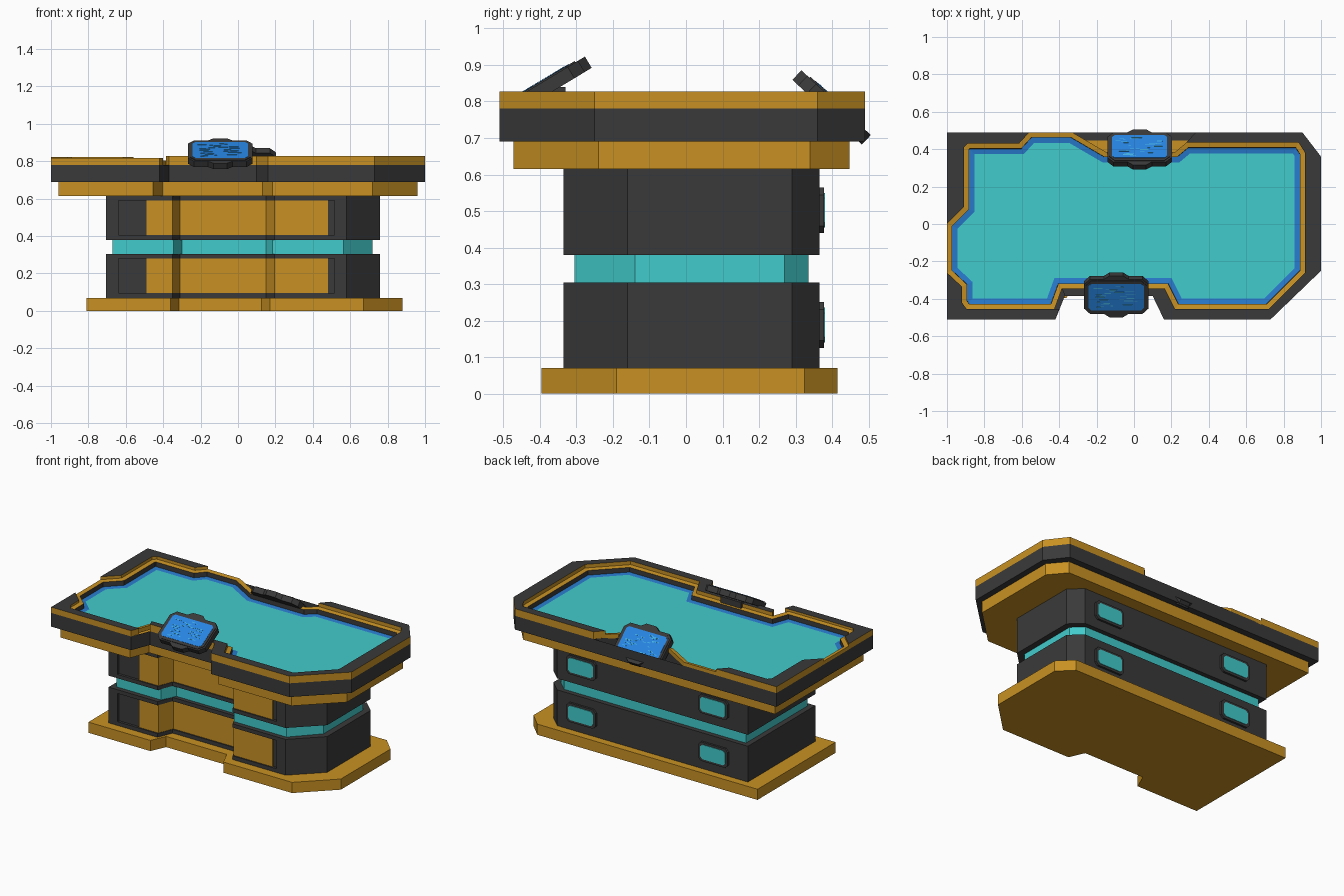
import bpy, bmesh, math, random
from mathutils import Matrix, Vector

if "Cube" in bpy.data.objects:
    bpy.data.objects.remove(bpy.data.objects["Cube"])
random.seed(4)


def material(name, r, g, b):
    m = bpy.data.materials.new(name)
    m.diffuse_color = (r, g, b, 1)
    m.use_nodes = True
    m.node_tree.nodes["Principled BSDF"].inputs["Base Color"].default_value = m.diffuse_color
    return m


DARK = material("charcoal", .042, .042, .042)
GOLD = material("gold", .58, .285, .017)
CYAN = material("cyan", .055, .60, .60)
BLUE = material("edge_blue", .022, .20, .62)
SCREEN = material("screen_blue", .02, .23, .75)
GLOW = material("screen_light_blue", .06, .46, .78)


def finish(name, bm, mats):
    me = bpy.data.meshes.new(name)
    bm.to_mesh(me)
    bm.free()
    for m in mats:
        me.materials.append(m)
    ob = bpy.data.objects.new(name, me)
    bpy.context.collection.objects.link(ob)
    return ob


def prism(name, pts, z0, z1, mat, top=None, cap=True, matrix=None):
    """Extrude a counter-clockwise outline; the top may have its own colour."""
    bm = bmesh.new()
    lo = [bm.verts.new((x, y, z0)) for x, y in pts]
    hi = [bm.verts.new((x, y, z1)) for x, y in pts]
    n = len(pts)
    for i in range(n):
        j = (i + 1) % n
        bm.faces.new((lo[i], lo[j], hi[j], hi[i]))
    bm.faces.new(lo[::-1])
    if cap:
        bm.faces.new(hi).material_index = 1 if top else 0
    if matrix:
        bm.transform(matrix)
    return finish(name, bm, [mat, top] if top else [mat])


def offset(pts, d):
    """Inward mitred offset of a counter-clockwise outline."""
    out, n = [], len(pts)
    for i in range(n):
        p = Vector(pts[i])
        a = (p - Vector(pts[i - 1])).normalized()
        b = (Vector(pts[(i + 1) % n]) - p).normalized()
        na, nb = Vector((-a.y, a.x)), Vector((-b.y, b.x))
        q = p + (na + nb) * (d / (1 + na.dot(nb)))
        out.append((q.x, q.y))
    return out


def front(nf, f, fn):
    return list(zip(nf, (f, fn, fn, f)))


def outline(l, r, f, b, nf, fn, cx, cy, dx, dy, nb, bn, recess=0):
    """Console plan: notched front and back, clipped right corners."""
    mid = front(nf, f, fn)
    if recess:
        mid = ([(-.64, f), (-.64, f + recess)] + [(x, y + recess) for x, y in mid]
               + [(.515, f + recess), (.515, f)])
    return ([(l, f)] + mid + [(cx, f), (r, cy), (r, dy), (dx, b)]
            + list(zip(nb, (b, bn, bn, b))) + [(l, b)])


def octa(w, h, c):
    w, h = w / 2, h / 2
    return [(-w, c - h), (c - w, -h), (w - c, -h), (w, c - h),
            (w, h - c), (w - c, h), (c - w, h), (-w, h - c)]


# Plinth
prism("plinth", outline(-.81, .88, -.395, .415, (-.36, -.315, .125, .17), -.295,
      .67, -.19, .79, .325, (-.28, -.13, .24, .32), .31), 0, .07, GOLD)

# Body blocks with a recessed front band and gold front panels
NF = (-.35, -.31, .15, .195)
NB = (-.27, -.12, .22, .30)
body = (-.705, .76, -.335, .365, NF, -.235, .58, -.16, .68, .29, NB, .27)
for tag, z in (("lower", .07), ("upper", .38)):
    a, b = z + .025, z + .21
    prism(tag + "_body_bottom", outline(*body), z, a, DARK)
    prism(tag + "_body_middle", outline(*body, recess=.016), a, b, DARK)
    prism(tag + "_body_top", outline(*body), b, z + .235, DARK)
    line = [(-.49, -.335)] + front(NF, -.335, -.235) + [(.48, -.335)]
    strip = [(x, y + .008) for x, y in line] + [(x, y + .018) for x, y in line[::-1]]
    prism(tag + "_front_panel", strip, a, b, GOLD)

# Glowing waist and the dark bridge behind it
prism("waist_light", outline(-.67, .72, -.305, .335, (-.345, -.30, .15, .185), -.21,
      .565, -.14, .65, .27, (-.26, -.12, .22, .29), .24), .30, .385, CYAN)
prism("waist_bridge", [(-.2, .2), (.27, .2), (.27, .329), (.22, .27), (-.12, .27), (-.2, .323)],
      .30, .385, DARK)

# Back windows and buttons
back = Matrix.Rotation(-math.pi / 2, 4, 'X')
for tag, z in (("lower", .188), ("upper", .502)):
    for side, x in (("left", -.46), ("right", .50)):
        m = Matrix.Translation((x, .36, z)) @ back
        prism(f"{tag}_{side}_window_frame", octa(.215, .125, .02), 0, .018, DARK, matrix=m)
        prism(f"{tag}_{side}_window", octa(.18, .095, .014), .016, .021, CYAN, matrix=m)
    m = Matrix.Translation((.05, .265, z)) @ back
    prism(f"{tag}_back_button", octa(.14, .125, .035), 0, .022, DARK, matrix=m)
m = Matrix.Translation((.05, .265, .345)) @ back
prism("bridge_stud", octa(.04, .04, .012), 0, .018, DARK, matrix=m)

# Table collar and slab
slab = outline(-1, 1, -.51, .49, (-.42, -.37, .10, .16), -.385,
               .73, -.25, .90, .36, (-.33, -.15, .23, .33), .385)
collar = outline(-.96, .96, -.472, .447, (-.455, -.405, .13, .185), -.345,
                 .72, -.24, .87, .34, (-.34, -.16, .24, .33), .345)
prism("table_collar", collar, .615, .69, GOLD)
prism("table_slab", slab, .69, .78, DARK, cap=False)

# Raised rim pieces: gold sides, dark tops
prism("rim_back_left", [(-1, 0), (-.91, .09), (-.91, .41), (-.89, .43), (-.615, .43),
      (-.56, .49), (-1, .49)][::-1], .78, .822, GOLD, DARK)
prism("rim_front_left", [(-1, -.51), (-.42, -.51), (-.40, -.455), (-.895, -.455),
      (-.92, -.42), (-.92, -.335), (-1, -.26)], .78, .818, GOLD, DARK)
prism("rim_right", [(-.37, -.385), (.10, -.385), (.16, -.51), (.73, -.51), (1, -.25), (1, .36),
      (.90, .49), (.33, .49), (.28, .435), (.88, .435), (.915, .38), (.915, -.26),
      (.72, -.455), (.22, -.455), (.165, -.345), (-.385, -.345)], .78, .827, GOLD, DARK)

# Sunken table top: gold ledge, dark step, blue edge, cyan surface
ring = [(-1, 0), (-1, -.26), (-.92, -.335), (-.92, -.42), (-.895, -.455), (-.425, -.455),
        (-.385, -.345), (.165, -.345), (.22, -.455), (.72, -.455), (.915, -.26), (.915, .38),
        (.88, .435), (.28, .435), (.22, .385), (-.15, .385), (-.33, .49), (-.56, .49),
        (-.615, .43), (-.89, .43), (-.91, .41), (-.91, .09)]
bm = bmesh.new()
levels = [(0, .775), (0, .803), (.027, .798), (.028, .768), (.057, .764)]
loops = [[bm.verts.new((x, y, z)) for x, y in offset(ring, d)] for d, z in levels]
for k, mi in enumerate((0, 0, 1, 2)):
    for i in range(len(ring)):
        j = (i + 1) % len(ring)
        bm.faces.new((loops[k][i], loops[k][j], loops[k + 1][j], loops[k + 1][i])).material_index = mi
bm.faces.new(loops[-1]).material_index = 3
finish("table_top", bm, [GOLD, DARK, BLUE, CYAN])

# Tilted control pads
case = [(-.172, -.075), (-.14, -.108), (-.065, -.108), (-.035, -.13), (.035, -.13),
        (.065, -.108), (.14, -.108), (.172, -.075), (.172, .075), (.14, .108), (.065, .108),
        (.035, .13), (-.035, .13), (-.065, .108), (-.14, .108), (-.172, .075)]
for tag, x, y, z, tilt in (("front", -.095, -.38, .842, 31), ("back", .03, .40, .785, -43)):
    m = Matrix.Translation((x, y, z)) @ Matrix.Rotation(math.radians(tilt), 4, 'X')
    prism(tag + "_pad_case", case, -.02, .016, DARK, matrix=m)
    prism(tag + "_pad_lip", octa(.325, .20, .03), .01, .02, DARK, matrix=m)
    prism(tag + "_pad_screen", octa(.295, .165, .014), .018, .0215, SCREEN, matrix=m)
    for i in range(26):
        w = random.uniform(.012, .055)
        u = random.uniform(-.13, .13 - w) + w / 2
        v = -.065 + .13 * i / 25
        dash = [(u + a, v + b) for a, b in octa(w, .004, .0005)]
        prism(f"{tag}_pad_readout_{i}", dash, .021, .0225, GLOW, matrix=m)

# Bracket tying the front pad to the rim
prism("front_pad_bracket", [(-.17, -.385), (-.02, -.385), (-.02, -.33), (-.17, -.33)],
      .77, .84, DARK)
